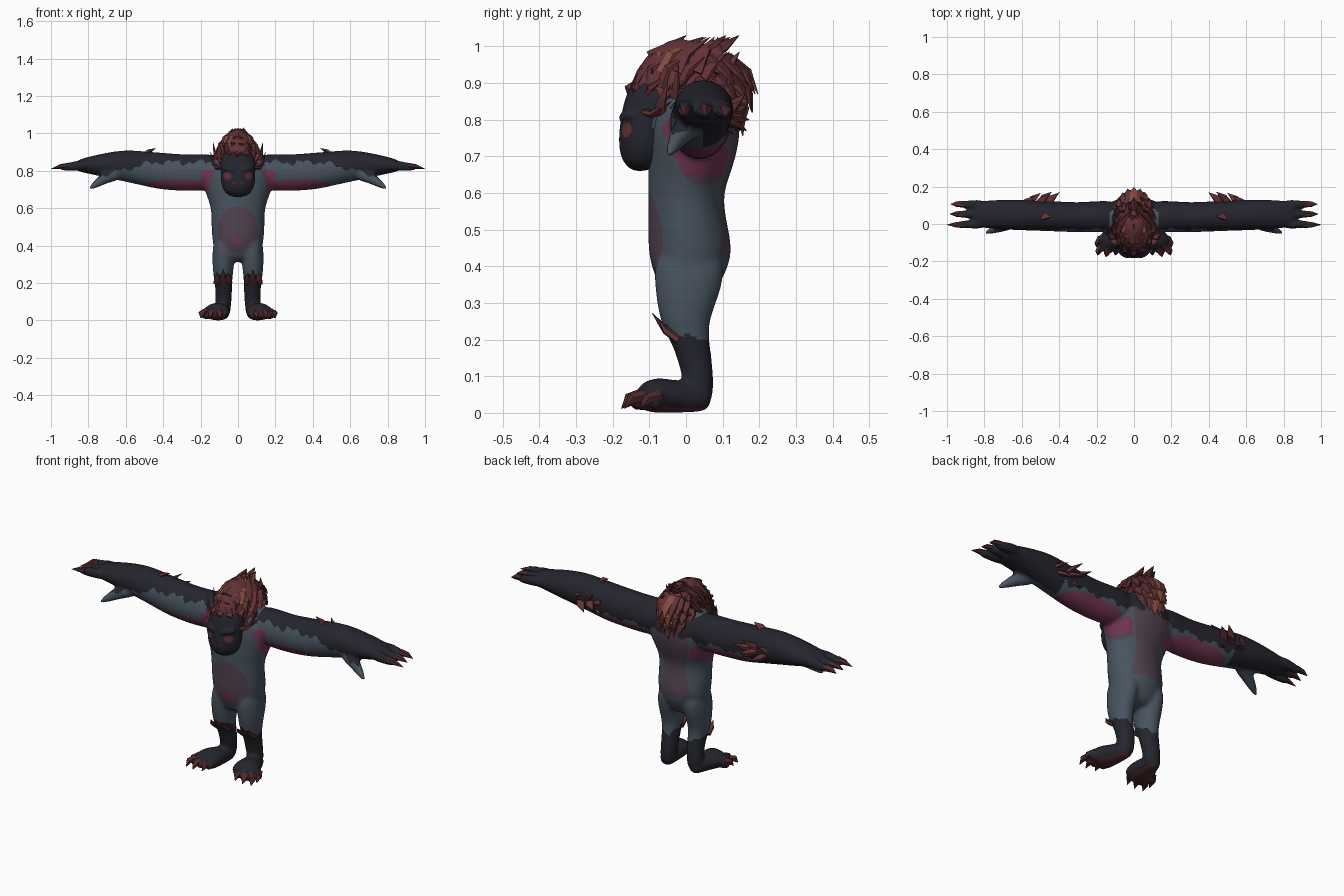
import bpy, bmesh, math
from mathutils import Vector

cube = bpy.data.objects.get("Cube")
if cube:
    bpy.data.objects.remove(cube, do_unlink=True)


def material(name, r, g, b):
    m = bpy.data.materials.new(name)
    m.diffuse_color = (r, g, b, 1)
    m.use_nodes = True
    bsdf = m.node_tree.nodes["Principled BSDF"]
    bsdf.inputs["Base Color"].default_value = (r, g, b, 1)
    bsdf.inputs["Roughness"].default_value = 0.8
    return m


slate = material("slate_skin", .065, .088, .115)
charcoal = material("charcoal_fur", .018, .018, .027)
maroon = material("maroon_hair", .125, .032, .036)
copper = material("copper_hair", .24, .075, .055)
pink = material("pink_skin", .17, .035, .085)
plum = material("plum_skin", .085, .055, .08)
claw_red = material("dark_red_claw", .075, .022, .026)
Y, Z = Vector((0, 1, 0)), Vector((0, 0, 1))


def tube(bm, pts, ref=Z, n=14):
    """Loft ellipses (x, y, z, half size along ref, half size across)."""
    rings = []
    for i, p in enumerate(pts):
        q0, q1 = pts[max(i - 1, 0)], pts[min(i + 1, len(pts) - 1)]
        t = (Vector(q1[:3]) - Vector(q0[:3])).normalized()
        u = (ref - t * ref.dot(t)).normalized()
        v = t.cross(u)
        ring = []
        for k in range(n):
            ang = math.tau * k / n
            co = Vector(p[:3]) + u * p[3] * math.cos(ang) + v * p[4] * math.sin(ang)
            ring.append(bm.verts.new(co))
        rings.append(ring)
    for r0, r1 in zip(rings, rings[1:]):
        for k in range(n):
            bm.faces.new((r0[k], r0[(k + 1) % n], r1[(k + 1) % n], r1[k]))
    bm.faces.new(rings[0][::-1])
    bm.faces.new(rings[-1])


def finish(name, bm, mats, angle=50):
    bmesh.ops.recalc_face_normals(bm, faces=bm.faces[:])
    me = bpy.data.meshes.new(name)
    bm.to_mesh(me)
    bm.free()
    for m in mats:
        me.materials.append(m)
    ob = bpy.data.objects.new(name, me)
    bpy.context.collection.objects.link(ob)
    bpy.ops.object.select_all(action='DESELECT')
    ob.select_set(True)
    bpy.context.view_layer.objects.active = ob
    bpy.ops.object.shade_smooth_by_angle(angle=math.radians(angle))
    return ob


def fuse(name, bm, mats, voxel, rule):
    """Round and merge overlapping lofts into one skin, then colour it."""
    ob = finish(name, bm, mats)
    ob.modifiers.new("round", 'SUBSURF').levels = 2
    rem = ob.modifiers.new("merge", 'REMESH')
    rem.mode, rem.voxel_size = 'VOXEL', voxel
    sm = ob.modifiers.new("soften", 'SMOOTH')
    sm.factor, sm.iterations = .5, 6
    for mod in list(ob.modifiers):
        bpy.ops.object.modifier_apply(modifier=mod.name)
    if not ob.data.materials:
        for m in mats:
            ob.data.materials.append(m)
    for f in ob.data.polygons:
        f.use_smooth = True
        f.material_index = mats.index(rule(f.center, f.normal))


def spike(bm, a, b, c, r, flat=.6):
    """Curved tapering lock or claw through three points."""
    tube(bm, [(*a, r * flat, r), (*b, r * flat * .8, r * .8), (*c, .001, .001)],
         Vector((.1, .3, 1)).normalized(), 6)


def inside(u, v, cu, cv, ru, rv):
    return ((u - cu) / ru) ** 2 + ((v - cv) / rv) ** 2 < 1


# Body: torso, legs, feet, arms, fingers
bm = bmesh.new()
tube(bm, [(0, .005, .31, .06, .09), (0, .005, .36, .09, .128), (0, .014, .43, .118, .138),
          (0, .005, .5, .11, .145), (0, -.003, .6, .102, .142), (0, .012, .68, .117, .175),
          (0, .022, .76, .128, .2), (0, .03, .83, .12, .18), (0, .04, .91, .08, .1)], Y, 20)
for s in (-1, 1):
    tube(bm, [(s * .07, .015, .45, .09, .055), (s * .076, .008, .38, .1, .062),
              (s * .079, .002, .32, .088, .06), (s * .08, -.003, .25, .07, .055),
              (s * .078, .012, .2, .052, .047), (s * .076, .028, .13, .046, .045),
              (s * .08, .036, .07, .042, .043), (s * .082, .03, .02, .04, .04)], Y)
    tube(bm, [(s * .08, .07, .03, .028, .03), (s * .088, .02, .042, .042, .045),
              (s * .1, -.04, .045, .047, .06), (s * .115, -.09, .05, .052, .076),
              (s * .122, -.13, .032, .032, .07)])
    for x, y in ((.195, -.10), (.18, -.145), (.14, -.155), (.095, -.145)):
        tube(bm, [(s * (.1 + .3 * (x - .1)), -.07, .045, .035, .025),
                  (s * (x - .01), y + .02, .035, .03, .023), (s * x, y, .025, .02, .018)])
    tube(bm, [(s * .06, .04, .8, .09, .09), (s * .2, .04, .79, .102, .085),
              (s * .3, .035, .79, .1, .082), (s * .4, .04, .797, .102, .083),
              (s * .5, .043, .812, .094, .082), (s * .6, .048, .828, .088, .084),
              (s * .7, .05, .83, .07, .082), (s * .8, .052, .83, .046, .076),
              (s * .87, .052, .826, .03, .066)])
    for y, tip in ((-.002, .96), (.052, .945), (.105, .94)):
        tube(bm, [(s * .79, y, .832, .03, .026), (s * .88, y, .825, .027, .023),
                  (s * tip, y, .815, .018, .016)])
    tube(bm, [(s * .63, .02, .79, .04, .04), (s * .7, -.01, .77, .035, .032),
              (s * .75, -.03, .735, .024, .022), (s * .8, -.05, .70, .008, .008)])


def body_rule(c, n):
    ax, y, z = abs(c.x), c.y, c.z
    jag = .01 * math.sin(43 * ax + 30 * y) + .007 * math.sin(110 * ax + 70 * y)
    if z < .5:
        if z < .016 or (z < .05 and y < -.13):
            return claw_red
        if z < .215 - .35 * y + jag:
            return charcoal
    if ax > .52 and y > .05:
        return charcoal
    # dark mantle over the shoulders and outer arms
    edge = .845 - .25 * max(0, ax - .45)
    if y > .07 and n.y > 0:
        edge = .765
    if ax > .13 - max(0, y - .06) and z > edge + jag:
        return charcoal
    if ax > .82:
        return charcoal
    # pink underarms and chest marks
    if n.z < .15 and inside(ax, z, .33, .71, .18, .045):
        return pink
    if n.y < -.2 and (inside(ax, z, .165, .78, .035, .026) or inside(ax, z, .18, .73, .028, .028)):
        return pink
    if abs(n.x) > .4 and z < .75 and inside(y, z, .05, .69, .07, .07):
        return pink if z > .65 else plum
    # belly and back
    if n.y < -.2:
        if inside(c.x, z, 0, .425, .02, .022):
            return pink
        if inside(c.x, z, 0, .485, .108, .125):
            return plum
    if n.y > .2 and .43 < z < .82 and ax < .06 + .25 * abs(z - .58):
        return plum
    return slate


fuse("body", bm, [slate, charcoal, pink, plum, claw_red], .0085, body_rule)

# Head with heavy muzzle
bm = bmesh.new()
tube(bm, [(0, -.11, .66, .03, .04), (0, -.118, .69, .062, .078), (0, -.115, .74, .071, .094),
          (0, -.11, .78, .072, .092), (0, -.1, .83, .078, .098), (0, -.05, .9, .09, .09)], Y, 18)
for s in (-1, 1):
    tube(bm, [(s * .085, -.14, .815, .012, .012), (s * .05, -.17, .81, .018, .016),
              (s * .01, -.172, .80, .014, .012)])


def head_rule(c, n):
    ax = abs(c.x)
    if inside(ax, c.z, .058, .775, .019, .022) and n.y < 0:
        return maroon
    if c.y > -.09 and c.z < .82:
        return slate
    if inside(ax, c.z, .022, .735, .01, .007) and n.y < 0:
        return claw_red
    return charcoal


fuse("head", bm, [charcoal, slate, maroon, claw_red], .006, head_rule)

# Claws, knee and elbow tufts
claws, tufts = bmesh.new(), bmesh.new()
for s in (-1, 1):
    for y, tip in ((-.004, 1.0), (.053, .985), (.106, .98)):
        spike(claws, (s * .91, y, .826), (s * .95, y, .822), (s * tip, y, .81), .019, .9)
    for x, y in ((.2, -.125), (.195, -.168), (.15, -.176), (.1, -.168)):
        spike(claws, (s * (.1 + .75 * (x - .1)), y + .05, .045), (s * (x - .004), y + .02, .038),
              (s * x, y, .012), .022, .9)
    for x, y, z in ((.05, -.08, .25), (.08, -.092, .272), (.112, -.075, .255)):
        spike(tufts, (s * x, -.02, .2), (s * x, -.055, .225), (s * x, y, z), .022)
    for x, y, z in ((.40, .168, .84), (.44, .172, .80), (.45, .16, .87),
                    (.53, .15, .85), (.50, .165, .77), (.43, .13, .76)):
        spike(tufts, (s * (x + .07), .09, .81), (s * (x + .04), y - .03, (z + .81) / 2),
              (s * x, y, z), .026)
    spike(tufts, (s * .5, .04, .88), (s * .475, .04, .905), (s * .44, .04, .92), .025)
    # cheek and ear tufts
    for a, b, c in (((.08, -.02, .81), (.12, -.03, .87), (.133, -.02, .95)),
                    ((.08, -.06, .8), (.13, -.07, .84), (.147, -.05, .9)),
                    ((.08, -.04, .84), (.115, -.03, .88), (.11, .02, .93)),
                    ((.07, -.11, .82), (.115, -.09, .815), (.14, -.04, .85))):
        spike(tufts, *[(s * p[0], p[1], p[2]) for p in (a, b, c)], .02)
finish("claws", claws, [claw_red])
finish("fur_tufts", tufts, [maroon])


# Mane: domed core covered with overlapping locks
def dome(deg, z, k=1.0, dy=0.0):
    f = math.sqrt(max(.02, 1 - ((z - .85) / .17) ** 2)) * k
    a = math.radians(deg)
    return (.098 * f * math.sin(a), -.015 + .25 * (z - .83) - .148 * f * math.cos(a) + dy, z)


core, locks, bright = bmesh.new(), bmesh.new(), bmesh.new()
rings = []
for z in (.825, .86, .9, .94, .97, .995, 1.01):
    x, y, _ = dome(90, z)
    rings.append((0, y, z, x * 1.5, x))
tube(core, rings, Y, 16)
for row, z in enumerate((.835, .89, .93)):
    for i in range(-5, 6):
        deg = i * 24 + (row % 2) * 10
        target = bright if row == 2 and abs(i) < 3 else locks
        spike(target, dome(deg, z, .93), dome(deg * 1.06, z + .05, 1.07),
              dome(deg * 1.15, z + .095, 1.12, .035), .026, .5)
for row, z in enumerate((.87, .92, .97)):
    for i in range(-3, 4):
        deg = 180 + i * 18 + (row % 2) * 7
        target = bright if abs(i) < 1 else locks
        drop = .1 if abs(i) < 2 else .075
        spike(target, dome(deg, z, .9), dome(deg, z - .04, 1.1, .015),
              dome(deg, z - drop, 1.1, .04), .03, .5)
for x, y, z in ((0, .145, 1.03), (-.03, .12, 1.025), (.03, .11, 1.03), (.0, .0, 1.03)):
    spike(locks, (x, y - .1, .97), (x, y - .04, 1.0), (x, y, z), .03)
spike(bright, (0, .09, .9), (0, .15, .84), (0, .155, .755), .045)
finish("mane_core", core, [maroon])
finish("mane_locks", locks, [maroon], 35)
finish("mane_bright_locks", bright, [copper], 35)
